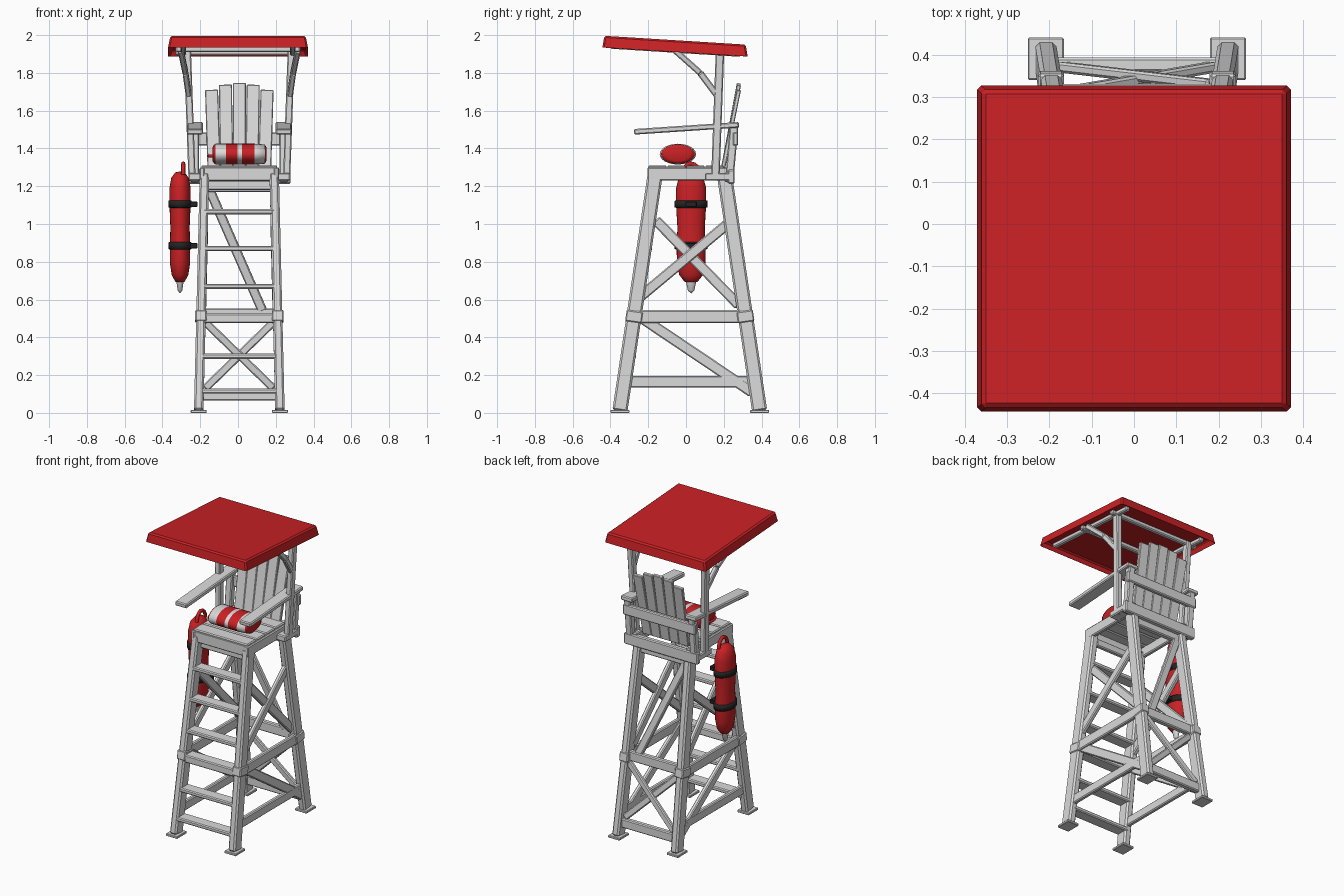
import bpy, bmesh, math
from mathutils import Vector, Matrix

cube = bpy.data.objects.get("Cube")
if cube:
    bpy.data.objects.remove(cube, do_unlink=True)


def material(name, rgb):
    m = bpy.data.materials.new(name)
    m.use_nodes = True
    m.diffuse_color = (*rgb, 1)
    m.node_tree.nodes["Principled BSDF"].inputs["Base Color"].default_value = (*rgb, 1)
    return m


WHITE = material("white paint", (0.7, 0.7, 0.7))
RED = material("red", (0.59, 0.015, 0.018))
BLACK = material("black strap", (0.017, 0.017, 0.017))
CX = 0.007


def finish(name, bm, *mats, bevel=0.0, smooth=False):
    bmesh.ops.recalc_face_normals(bm, faces=bm.faces)
    me = bpy.data.meshes.new(name)
    bm.to_mesh(me)
    bm.free()
    for m in mats:
        me.materials.append(m)
    ob = bpy.data.objects.new(name, me)
    bpy.context.collection.objects.link(ob)
    if bevel:
        mod = ob.modifiers.new("bevel", "BEVEL")
        mod.width, mod.segments = bevel, 1
    if smooth:
        for p in me.polygons:
            p.use_smooth = True


def beam(name, p, q, w, d, mat=WHITE, bevel=0.006):
    """Box from p to q; w is across x (or y for beams along x), d the other way."""
    p, q = Vector(p), Vector(q)
    axis = (q - p).normalized()
    ref = Vector((0, 1, 0)) if abs(axis.x) > 0.6 else Vector((1, 0, 0))
    u = (ref - axis * ref.dot(axis)).normalized()
    v = axis.cross(u)
    rot = Matrix((u, v, axis)).transposed().to_4x4()
    bm = bmesh.new()
    bmesh.ops.create_cube(bm, size=1, matrix=Matrix.Translation((p + q) / 2) @ rot
                          @ Matrix.Diagonal((w, d, (q - p).length, 1)))
    finish(name, bm, mat, bevel=bevel)


def tube(name, pts, r, mat):
    cu = bpy.data.curves.new(name, "CURVE")
    cu.dimensions = "3D"
    cu.bevel_depth, cu.bevel_resolution = r, 2
    sp = cu.splines.new("POLY")
    sp.points.add(len(pts) - 1)
    for pt, co in zip(sp.points, pts):
        pt.co = (*co, 1)
    cu.materials.append(mat)
    ob = bpy.data.objects.new(name, cu)
    bpy.context.collection.objects.link(ob)


def lathe(name, profile, matrix, *mats, rule=None):
    """Turn (radius, height) points about z, then place with matrix."""
    bm = bmesh.new()
    vs = [bm.verts.new((r, 0, z)) for r, z in profile]
    es = [bm.edges.new(pair) for pair in zip(vs, vs[1:])]
    bmesh.ops.spin(bm, geom=vs + es, cent=(0, 0, 0), axis=(0, 0, 1),
                   angle=2 * math.pi, steps=24, use_duplicate=False)
    bmesh.ops.remove_doubles(bm, verts=bm.verts, dist=0.0005)
    if rule:
        for f in bm.faces:
            f.material_index = rule(f.calc_center_median())
    bm.transform(matrix)
    finish(name, bm, *mats, smooth=True)


# leg centre lines at height z
def leg_x(z):
    return 0.215 - 0.024 * z


def front_y(z):
    return -0.35 + 0.148 * z


def back_y(z):
    return 0.39 - 0.148 * z


# tower: legs, feet, side rails and side braces
for s, side in ((1, "left"), (-1, "right")):
    for nm, fy in (("front", front_y), ("back", back_y)):
        x0, x1 = CX + s * leg_x(0), CX + s * leg_x(1.27)
        beam(f"{nm}_leg_{side}", (x0, fy(0), 0.01), (x1, fy(1.27), 1.27), 0.05, 0.08, bevel=0.01)
        beam(f"{nm}_foot_{side}", (x0, fy(0), 0), (x0, fy(0), 0.016), 0.085, 0.1, bevel=0.003)
        beam(f"{nm}_collar_{side}", (CX + s * leg_x(0.51), fy(0.48), 0.48),
             (CX + s * leg_x(0.51), fy(0.54), 0.54), 0.062, 0.088)

    def side_beam(name, y0, z0, y1, z1, h, off=0.0):
        beam(f"{name}_{side}", (CX + s * (leg_x(z0) + off), y0, z0),
             (CX + s * (leg_x(z1) + off), y1, z1), 0.028, h)

    side_beam("middle_side_rail", -0.28, 0.51, 0.34, 0.51, 0.068, 0.012)
    side_beam("lower_side_rail", -0.31, 0.165, 0.35, 0.165, 0.06)
    side_beam("lower_side_brace", -0.26, 0.52, 0.35, 0.11, 0.058)
    side_beam("upper_side_brace_a", -0.26, 0.6, 0.22, 1.0, 0.055)
    side_beam("upper_side_brace_b", -0.16, 1.02, 0.28, 0.57, 0.055, -0.012)
    side_beam("seat_side_rail", -0.205, 1.265, 0.25, 1.265, 0.07, 0.012)

# ladder treads on the front
for i, z in enumerate((0.115, 0.3, 0.5, 0.67, 0.87, 1.065)):
    x = leg_x(z)
    beam(f"ladder_tread_{i}", (CX - x, front_y(z), z), (CX + x, front_y(z), z),
         0.08, 0.05 if i == 2 else 0.027)

# back rails and braces
for nm, z, h in (("lower", 0.095, 0.06), ("middle", 0.52, 0.065), ("top", 1.2, 0.06)):
    beam(f"back_{nm}_rail", (CX - leg_x(z), back_y(z), z), (CX + leg_x(z), back_y(z), z), 0.035, h)
for s in (1, -1):
    beam("back_cross_brace", (CX - s * 0.18, back_y(0.13), 0.13),
         (CX + s * 0.18, back_y(0.48) + s * 0.01, 0.48), 0.025, 0.042)
beam("back_diagonal_brace", (-0.15, back_y(1.18), 1.18), (0.13, back_y(0.54), 0.54), 0.05, 0.03)

# seat with planks running across
beam("seat_front_board", (CX - 0.2, -0.185, 1.265), (CX + 0.2, -0.185, 1.265), 0.03, 0.075)
beam("seat_under_board", (CX - 0.17, -0.15, 1.205), (CX + 0.17, -0.15, 1.205), 0.03, 0.05)
for i in range(4):
    y = -0.15 + i * 0.1
    beam(f"seat_plank_{i}", (CX - 0.2, y, 1.3), (CX + 0.2, y, 1.3), 0.096, 0.022)

# close-set backrest slats with an arched top
for i in range(-2, 3):
    top = 1.745 - 0.009 * i * i
    beam(f"backrest_slat_{i + 3}", (CX + i * 0.067, 0.195, 1.29),
         (CX + i * 0.0735, 0.28, top), 0.069, 0.022, bevel=0.004)
beam("backrest_upper_rail", (CX - 0.265, 0.262, 1.45), (CX + 0.265, 0.262, 1.45), 0.028, 0.07)
beam("backrest_lower_rail", (CX - 0.27, 0.24, 1.25), (CX + 0.27, 0.24, 1.25), 0.035, 0.075)

# armrests, arm posts and roof posts
for s, side in ((1, "left"), (-1, "right")):
    x = CX + s * 0.235
    beam(f"armrest_{side}", (x, -0.275, 1.488), (x, 0.28, 1.525), 0.085, 0.03)
    beam(f"arm_post_{side}", (x, 0.228, 1.22), (x, 0.255, 1.52), 0.045, 0.045)
    beam(f"arm_base_{side}", (x, 0.1, 1.25), (x, 0.25, 1.25), 0.07, 0.04)
    foot, head = Vector((CX + s * 0.25, 0.155, 1.23)), Vector((CX + s * 0.275, 0.18, 1.92))
    beam(f"roof_post_{side}", foot, head, 0.038, 0.045)
    bend = (CX + s * 0.285, 0.075, 1.80)
    beam(f"roof_brace_low_{side}", (CX + s * 0.268, 0.165, 1.68), bend, 0.03, 0.035)
    beam(f"roof_brace_high_{side}", bend, (CX + s * 0.31, -0.06, 1.92), 0.03, 0.032)
    beam(f"roof_side_beam_{side}", (s * 0.29, -0.4, 1.943), (s * 0.29, 0.29, 1.9), 0.03, 0.03)
for y, z in ((-0.1, 1.925), (0.18, 1.908)):
    beam("roof_cross_beam", (-0.33, y, z), (0.33, y, z), 0.03, 0.03)

# sloping canopy, hollow below
bm = bmesh.new()
bmesh.ops.create_cube(bm, size=2)
under = min(bm.faces, key=lambda f: f.calc_center_median().z)
bmesh.ops.inset_region(bm, faces=[under], thickness=0.06)
inner = set(under.verts)
for v in bm.verts:
    high = v.co.z > 0
    v.co.x *= 0.358 if high else 0.372
    v.co.y = v.co.y * (0.374 if high else 0.386) - 0.058
    v.co.z = 1.945 if v in inner else 1.973 if high else 1.902
    v.co.z -= 0.062 * (v.co.y + 0.058)
finish("canopy_roof", bm, RED, bevel=0.009)

# striped roll on the seat, with a grab loop at its right end
stops = (-0.125, -0.07, -0.01, 0.015, 0.08, 0.135)
profile = [(0, -0.142), (0.036, -0.142), (0.05, -0.134)]
profile += [(0.055, t) for t in stops[:-1]] + [(0.051, 0.135), (0.036, 0.143), (0, 0.143)]
lay = (Matrix.Translation((0.007, -0.043, 1.37)) @ Matrix.Diagonal((1, 1.75, 1, 1))
       @ Matrix.Rotation(math.pi / 2, 4, "Y"))


def stripe(c):
    if c.z < stops[0] or c.z > stops[5]:
        return 1
    return int(stops[1] < c.z < stops[2] or stops[3] < c.z < stops[4])


lathe("striped_roll", profile, lay, WHITE, RED, rule=stripe)
tube("roll_loop", [(-0.13 - 0.025 * math.sin(t * math.pi / 8), -0.06 + 0.05 * math.cos(t * math.pi / 8), 1.36)
                   for t in range(9)], 0.008, RED)

# rescue float hung on the right side
place = Matrix.Translation((-0.307, 0.027, 0)) @ Matrix.Diagonal((1, 1.42, 1, 1))
lathe("rescue_float", [(0, 0.685), (0.025, 0.695), (0.044, 0.73), (0.053, 0.79), (0.054, 0.88),
                       (0.051, 0.98), (0.056, 1.1), (0.056, 1.19), (0.046, 1.245),
                       (0.025, 1.273), (0, 1.278)], place, RED)
for z in (0.885, 1.105):
    lathe("float_band", [(0.05, z - 0.02), (0.061, z - 0.018), (0.061, z + 0.018), (0.05, z + 0.02)],
          place, BLACK)
    beam("float_strap", (-0.26, 0.027, z), (-0.215, 0.027, z), 0.06, 0.03, BLACK, 0.003)
lathe("float_tip", [(0, 0.632), (0.012, 0.648), (0.02, 0.7)], place, WHITE)
tube("float_handle", [(-0.29, 0.027 + 0.045 * math.cos(t * math.pi / 8), 1.26 + 0.06 * math.sin(t * math.pi / 8))
                      for t in range(9)], 0.011, RED)
